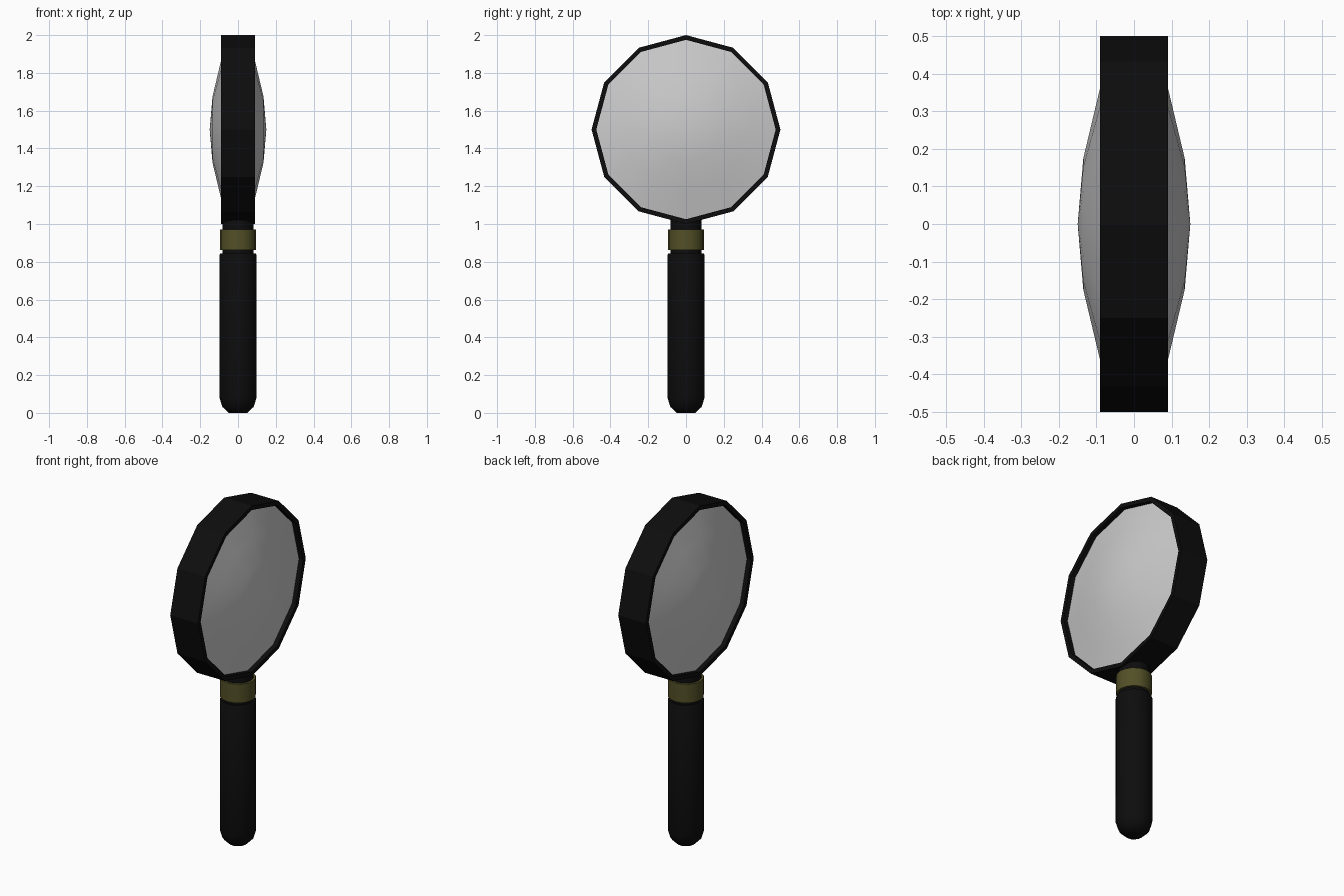
import bpy, bmesh
from math import sin, cos, pi, radians

if "Cube" in bpy.data.objects:
    bpy.data.objects.remove(bpy.data.objects["Cube"])


def material(name, rgb):
    m = bpy.data.materials.new(name)
    m.diffuse_color = (*rgb, 1)
    m.use_nodes = True
    m.node_tree.nodes["Principled BSDF"].inputs["Base Color"].default_value = m.diffuse_color
    return m


def lathe(name, profile, sides, axis='Z', centre_z=0, closed=False, smooth=None, mat=None):
    """Turn (radius, height) points around the X or Z axis."""
    bm = bmesh.new()
    rings = []
    for r, h in profile:
        ring = []
        for i in range(sides if r > 0 else 1):
            a = 2 * pi * i / sides
            c, s = r * cos(a), r * sin(a)
            ring.append(bm.verts.new((h, c, s + centre_z) if axis == 'X' else (c, s, h + centre_z)))
        rings.append(ring)
    pairs = list(zip(rings, rings[1:]))
    if closed:
        pairs.append((rings[-1], rings[0]))
    for lo, hi in pairs:
        for i in range(sides):
            j = (i + 1) % sides
            quad = [lo[i % len(lo)], lo[j % len(lo)], hi[j % len(hi)], hi[i % len(hi)]]
            bm.faces.new(list(dict.fromkeys(quad)))
    bmesh.ops.recalc_face_normals(bm, faces=bm.faces)
    mesh = bpy.data.meshes.new(name)
    bm.to_mesh(mesh)
    bm.free()
    ob = bpy.data.objects.new(name, mesh)
    bpy.context.collection.objects.link(ob)
    if mat:
        mesh.materials.append(mat)
    if smooth:
        bpy.ops.object.select_all(action='DESELECT')
        ob.select_set(True)
        bpy.context.view_layer.objects.active = ob
        bpy.ops.object.shade_smooth_by_angle(angle=radians(smooth))
    return ob


black = material("black", (0.004, 0.004, 0.004))
olive = material("olive_brass", (0.085, 0.08, 0.02))

# Twelve-sided rim around the lens
lathe("rim", [(0.5, -0.09), (0.5, 0.09), (0.475, 0.09), (0.475, -0.09)],
      12, 'X', 1.5, closed=True, mat=black)

# Double-convex lens, both domes mirrored across the rim
dome = [(0, 0.15), (0.175, 0.135), (0.33, 0.098), (0.476, 0.063)]
lathe("lens", dome + [(r, -x) for r, x in reversed(dome)], 12, 'X', 1.5, smooth=40)

# Neck joining rim and handle
lathe("neck", [(0, 0.8), (0.083, 0.8), (0.083, 1.022), (0, 1.022)], 16, smooth=40, mat=black)

# Metal collar
lathe("collar", [(0, 0.862), (0.096, 0.862), (0.096, 0.972), (0, 0.972)], 16, smooth=40, mat=olive)

# Handle with rounded butt
lathe("handle", [(0, 0), (0.05, 0), (0.083, 0.032), (0.098, 0.08), (0.098, 0.835),
                 (0.093, 0.845), (0, 0.845)], 16, smooth=50, mat=black)
